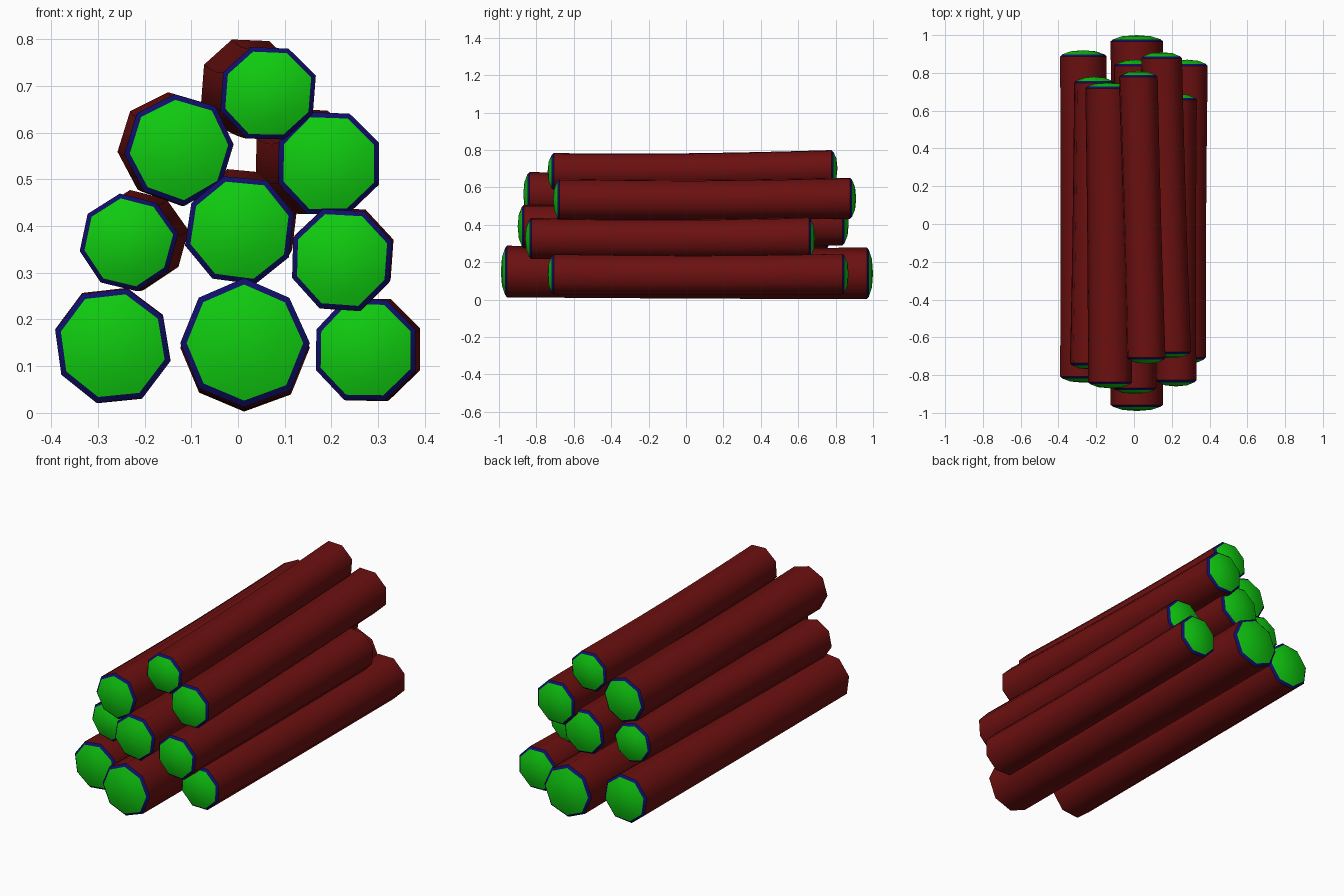
import bpy, bmesh, math, random
from mathutils import Vector

if "Cube" in bpy.data.objects:
    bpy.data.objects.remove(bpy.data.objects["Cube"])

random.seed(4)
SIDES = 8
RINGS = 6


def material(name, rgb):
    m = bpy.data.materials.new(name)
    m.diffuse_color = (*rgb, 1)
    m.use_nodes = True
    m.node_tree.nodes["Principled BSDF"].inputs["Base Color"].default_value = m.diffuse_color
    return m


MATS = [material("bark_red", (0.15, 0.005, 0.005)),
        material("rim_blue", (0.005, 0.005, 0.15)),
        material("cut_green", (0.005, 0.6, 0.005))]


def build_log(name, y0, y1, front, back, radius, turn):
    """Eight-sided, slightly bowed log with a chamfered rim and domed ends."""
    bm = bmesh.new()
    dome = 0.033
    wobble = [random.uniform(0.975, 1.025) for _ in range(SIDES)]

    def ring(y, scale):
        t = min(max((y - y0) / (y1 - y0), 0), 1)
        cx = front[0] + (back[0] - front[0]) * t
        cz = front[1] + (back[1] - front[1]) * t - 0.006 * math.sin(math.pi * t)
        verts = []
        for i in range(SIDES):
            a = math.radians(turn + i * 360 / SIDES)
            r = radius * scale * wobble[i]
            verts.append(bm.verts.new((cx + r * math.cos(a), y, cz + r * math.sin(a))))
        return verts

    def bridge(a, b, mat):
        for i in range(SIDES):
            j = (i + 1) % SIDES
            f = bm.faces.new((a[i], a[j], b[j], b[i]))
            f.material_index = mat
            f.smooth = True

    # bark
    bark = []
    for k in range(RINGS + 1):
        t = k / RINGS
        y = y0 + dome + (y1 - y0 - 2 * dome) * t
        bark.append(ring(y, 1.0 - 0.03 * math.sin(math.pi * t)))
    for a, b in zip(bark, bark[1:]):
        bridge(a, b, 0)

    # rim and domed cut at both ends
    for edge, tip, s in ((bark[0], y0, 1), (bark[-1], y1, -1)):
        rim = ring(tip + s * 0.022, 0.9)
        inner = ring(tip + s * 0.006, 0.55)
        bridge(edge, rim, 1)
        bridge(rim, inner, 2)
        mid = sum((v.co for v in inner), Vector()) / SIDES
        centre = bm.verts.new((mid.x, tip, mid.z))
        for i in range(SIDES):
            f = bm.faces.new((inner[i], inner[(i + 1) % SIDES], centre))
            f.material_index = 2
            f.smooth = True

    bmesh.ops.recalc_face_normals(bm, faces=bm.faces)
    # crisp edge wherever the colour changes
    for e in bm.edges:
        if len({f.material_index for f in e.link_faces}) > 1:
            e.smooth = False
    me = bpy.data.meshes.new(name)
    bm.to_mesh(me)
    bm.free()
    for m in MATS:
        me.materials.append(m)
    ob = bpy.data.objects.new(name, me)
    bpy.context.collection.objects.link(ob)


# name, front y, back y, front centre (x, z), back centre (x, z), radius, rotation
LOGS = [
    ("log_bottom_left", -0.84, 0.92, (-0.27, 0.145), (-0.27, 0.147), 0.128, 30),
    ("log_bottom_middle", -0.99, 1.00, (0.013, 0.150), (0.013, 0.140), 0.139, 0),
    ("log_bottom_right", -0.74, 0.87, (0.272, 0.135), (0.282, 0.137), 0.115, 22),
    ("log_middle_left", -0.77, 0.78, (-0.235, 0.365), (-0.212, 0.373), 0.106, 10),
    ("log_middle_centre", -0.90, 0.87, (0.003, 0.392), (0.010, 0.408), 0.119, 16),
    ("log_middle_right", -0.86, 0.69, (0.222, 0.328), (0.225, 0.332), 0.115, 20),
    ("log_upper_left", -0.87, 0.75, (-0.125, 0.565), (-0.140, 0.570), 0.119, 5),
    ("log_upper_right", -0.71, 0.91, (0.195, 0.535), (0.145, 0.542), 0.117, 22),
    ("log_top", -0.74, 0.81, (0.065, 0.685), (0.022, 0.702), 0.107, 20),
]
for spec in LOGS:
    build_log(*spec)
